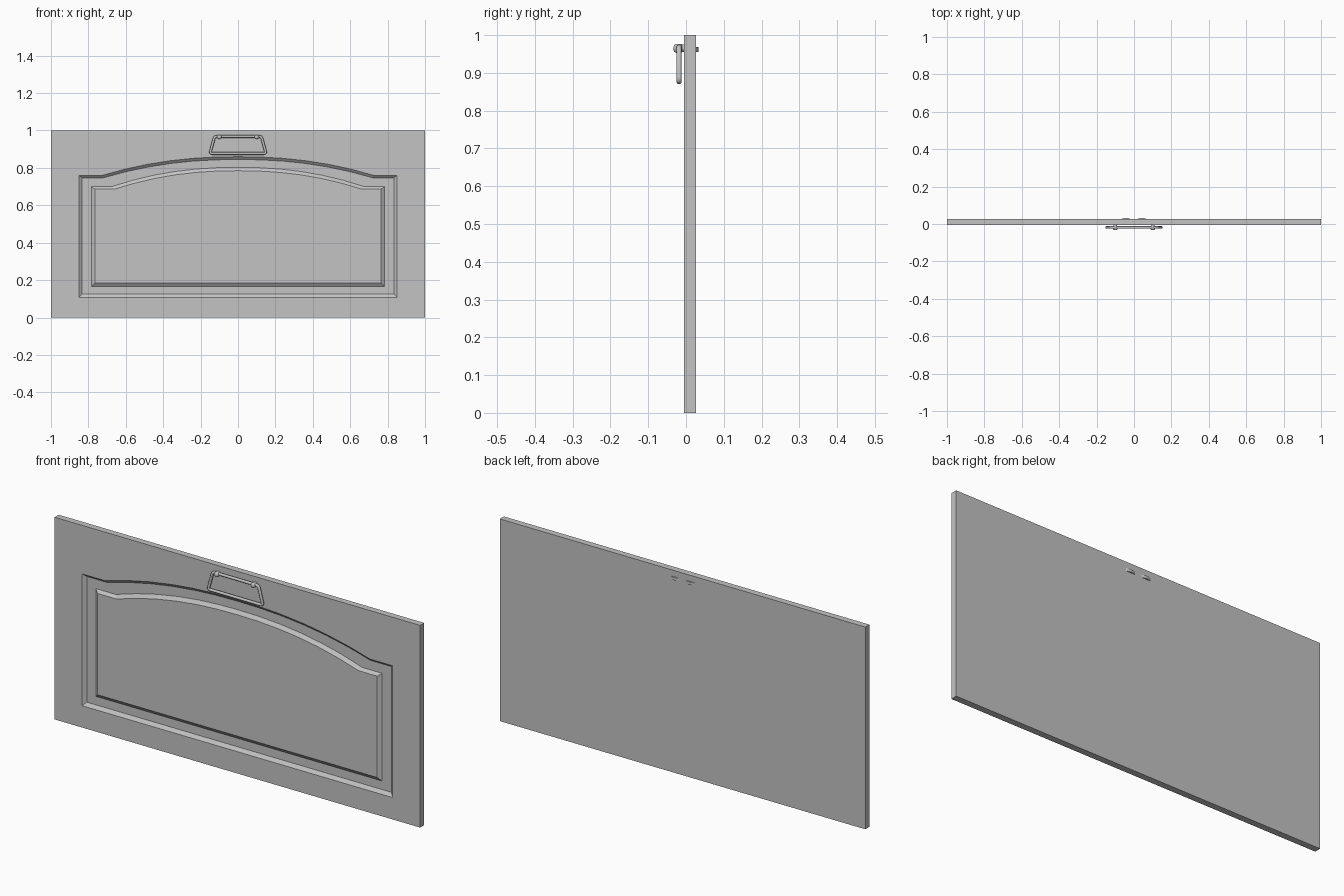
import bpy, bmesh, math
from mathutils import Vector

cube = bpy.data.objects.get("Cube")
if cube:
    bpy.data.objects.remove(cube, do_unlink=True)

grey = bpy.data.materials.new("warm_grey")
grey.use_nodes = True
colour = (0.55, 0.55, 0.55, 1)
grey.diffuse_color = colour
grey.node_tree.nodes["Principled BSDF"].inputs["Base Color"].default_value = colour

FRONT, BACK, FLOOR = -0.005, 0.027, 0.008
ARCH_STEPS = 12


def finish(name, bm, smooth=False):
    bmesh.ops.recalc_face_normals(bm, faces=bm.faces)
    mesh = bpy.data.meshes.new(name)
    bm.to_mesh(mesh)
    bm.free()
    mesh.materials.append(grey)
    obj = bpy.data.objects.new(name, mesh)
    bpy.context.collection.objects.link(obj)
    if smooth:
        bpy.ops.object.select_all(action='DESELECT')
        obj.select_set(True)
        bpy.context.view_layer.objects.active = obj
        bpy.ops.object.shade_smooth_by_angle(angle=math.radians(40))
    return obj


def bridge(bm, a, b):
    for i in range(len(a)):
        j = (i + 1) % len(a)
        bm.faces.new((a[i], a[j], b[j], b[i]))


# Outline with square shoulders and a shallow arch on top
def arch_outline(half, bottom, shoulder_z, shoulder_x, crown):
    pts = [(-half, bottom), (half, bottom), (half, shoulder_z)]
    for i in range(ARCH_STEPS + 1):
        t = 1 - 2 * i / ARCH_STEPS
        pts.append((shoulder_x * t, crown - (crown - shoulder_z) * abs(t) ** 2.2))
    return pts + [(-half, shoulder_z)]


# Rectangle with the same point count as an arched outline
def slab_outline(arch):
    top = [(x, 1) for x, z in arch[3:-1]]
    return [(-1, 0), (1, 0), (1, 1)] + top + [(-1, 1)]


# Drawer front: slab, sunken moulding and raised centre field
outer = arch_outline(0.85, 0.108, 0.76, 0.726, 0.86)
rings = [
    (slab_outline(outer), BACK),
    (slab_outline(outer), FRONT),
    (outer, FRONT),
    (arch_outline(0.833, 0.125, 0.747, 0.72, 0.845), FLOOR),
    (arch_outline(0.783, 0.167, 0.70, 0.675, 0.803), FLOOR),
    (arch_outline(0.765, 0.185, 0.686, 0.662, 0.785), FRONT),
]
bm = bmesh.new()
loops = [[bm.verts.new((x, y, z)) for x, z in pts] for pts, y in rings]
for a, b in zip(loops, loops[1:]):
    bridge(bm, a, b)
bm.faces.new(loops[0])
bm.faces.new(loops[-1])
finish("drawer_front", bm)


# Closed round bar following corner points in the xz plane
def ring_bar(name, corners, y, radius, sides=10):
    centre = Vector((0, 0.92))
    path = []
    for i, c in enumerate(corners):
        c = Vector(c)
        before = (Vector(corners[i - 1]) - c).normalized() * 0.012
        after = (Vector(corners[(i + 1) % len(corners)]) - c).normalized() * 0.012
        for k in range(4):
            t = k / 3
            path.append(c + before * (1 - t) ** 2 + after * t ** 2)
    bm = bmesh.new()
    sections = []
    for i, p in enumerate(path):
        along = (path[(i + 1) % len(path)] - path[i - 1]).normalized()
        out = Vector((along.y, -along.x))
        section = []
        for s in range(sides):
            a = 2 * math.pi * s / sides
            q = p + out * radius * math.cos(a)
            section.append(bm.verts.new((q.x, y + radius * math.sin(a), q.y)))
        sections.append(section)
    for i, section in enumerate(sections):
        bridge(bm, section, sections[(i + 1) % len(sections)])
    return finish(name, bm, True)


ring_bar("handle_bail", [(-0.15, 0.877), (0.15, 0.877), (0.125, 0.968), (-0.125, 0.968)],
         -0.0185, 0.007)


# Turned part along y from (y, radius) pairs
def turned(name, x, z, profile, sides=14):
    bm = bmesh.new()
    sections = []
    for y, r in profile:
        angles = [2 * math.pi * s / sides for s in range(sides)]
        sections.append([bm.verts.new((x + r * math.cos(a), y, z + r * math.sin(a)))
                         for a in angles])
    for a, b in zip(sections, sections[1:]):
        bridge(bm, a, b)
    bm.faces.new(sections[0])
    bm.faces.new(sections[-1])
    return finish(name, bm, True)


# Curved clip on the back, an arched strip
def back_clip(name, x0, x1):
    bm = bmesh.new()
    low, high = [], []
    for i in range(9):
        t = i / 8
        x, y = x0 + (x1 - x0) * t, BACK - 0.001 + 0.007 * math.sin(math.pi * t)
        low.append(bm.verts.new((x, y, 0.955)))
        high.append(bm.verts.new((x, y, 0.969)))
    bridge(bm, low, high)
    bm.faces.new(low)
    bm.faces.new(high)
    return finish(name, bm, True)


post = [(FRONT + 0.002, 0.01), (-0.01, 0.01), (-0.012, 0.012), (-0.027, 0.012),
        (-0.031, 0.009), (-0.033, 0.004)]
for side, s in (("left", 1), ("right", -1)):
    turned(side + "_handle_post", s * 0.1, 0.965, post)
    back_clip(side + "_back_clip", s * 0.015, s * 0.07)
